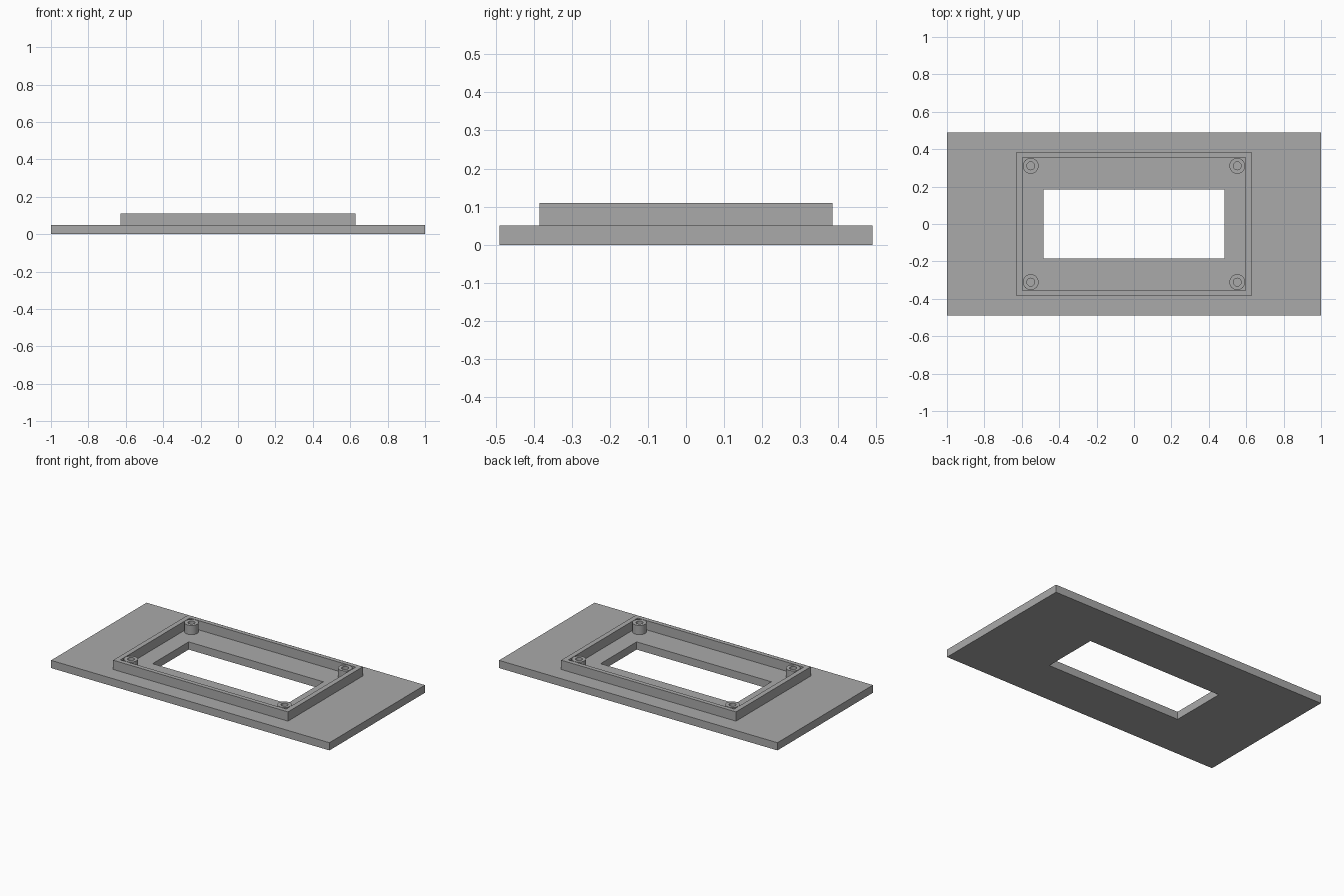
import bpy, bmesh, math

if "Cube" in bpy.data.objects:
    bpy.data.objects.remove(bpy.data.objects["Cube"], do_unlink=True)

grey = bpy.data.materials.new("mid grey")
grey.use_nodes = True
COLOUR = (0.4, 0.4, 0.4, 1)
grey.diffuse_color = COLOUR
grey.node_tree.nodes["Principled BSDF"].inputs["Base Color"].default_value = COLOUR

PLATE_TOP, FRAME_TOP = 0.05, 0.11


def rectangle(hx, hy):
    return [(-hx, -hy), (hx, -hy), (hx, hy), (-hx, hy)]


def circle(radius, sides=40):
    angles = [2 * math.pi * i / sides for i in range(sides)]
    return [(radius * math.cos(a), radius * math.sin(a)) for a in angles]


def ring(name, outer, inner, z0, z1, centre=(0, 0), base=True):
    """Upright ring between two outlines with equal point counts."""
    bm = bmesh.new()
    cx, cy = centre

    def loop(points, z):
        return [bm.verts.new((x + cx, y + cy, z)) for x, y in points]

    out_low, out_high = loop(outer, z0), loop(outer, z1)
    in_low, in_high = loop(inner, z0), loop(inner, z1)
    bands = [(out_low, out_high), (out_high, in_high), (in_high, in_low)]
    if base:
        bands.append((in_low, out_low))
    count = len(outer)
    for a, b in bands:
        for i in range(count):
            j = (i + 1) % count
            bm.faces.new((a[i], a[j], b[j], b[i]))
    mesh = bpy.data.meshes.new(name)
    bm.to_mesh(mesh)
    bm.free()
    mesh.materials.append(grey)
    obj = bpy.data.objects.new(name, mesh)
    bpy.context.collection.objects.link(obj)
    return obj


# Base plate with the window opening
ring("base_plate", rectangle(1, 0.49), rectangle(0.484, 0.185), 0, PLATE_TOP)

# Raised rim standing on the plate
ring("raised_rim", rectangle(0.628, 0.384), rectangle(0.596, 0.356),
     PLATE_TOP, FRAME_TOP, base=False)

# Screw posts in the four corners of the rim
for side, sx in (("right", -1), ("left", 1)):
    for end, sy in (("front", -1), ("back", 1)):
        post = ring(f"{end}_{side}_screw_post", circle(0.042), circle(0.021),
                    PLATE_TOP, FRAME_TOP, (sx * 0.552, sy * 0.311), base=False)
        bpy.ops.object.select_all(action='DESELECT')
        post.select_set(True)
        bpy.context.view_layer.objects.active = post
        bpy.ops.object.shade_smooth_by_angle(angle=math.radians(30))
